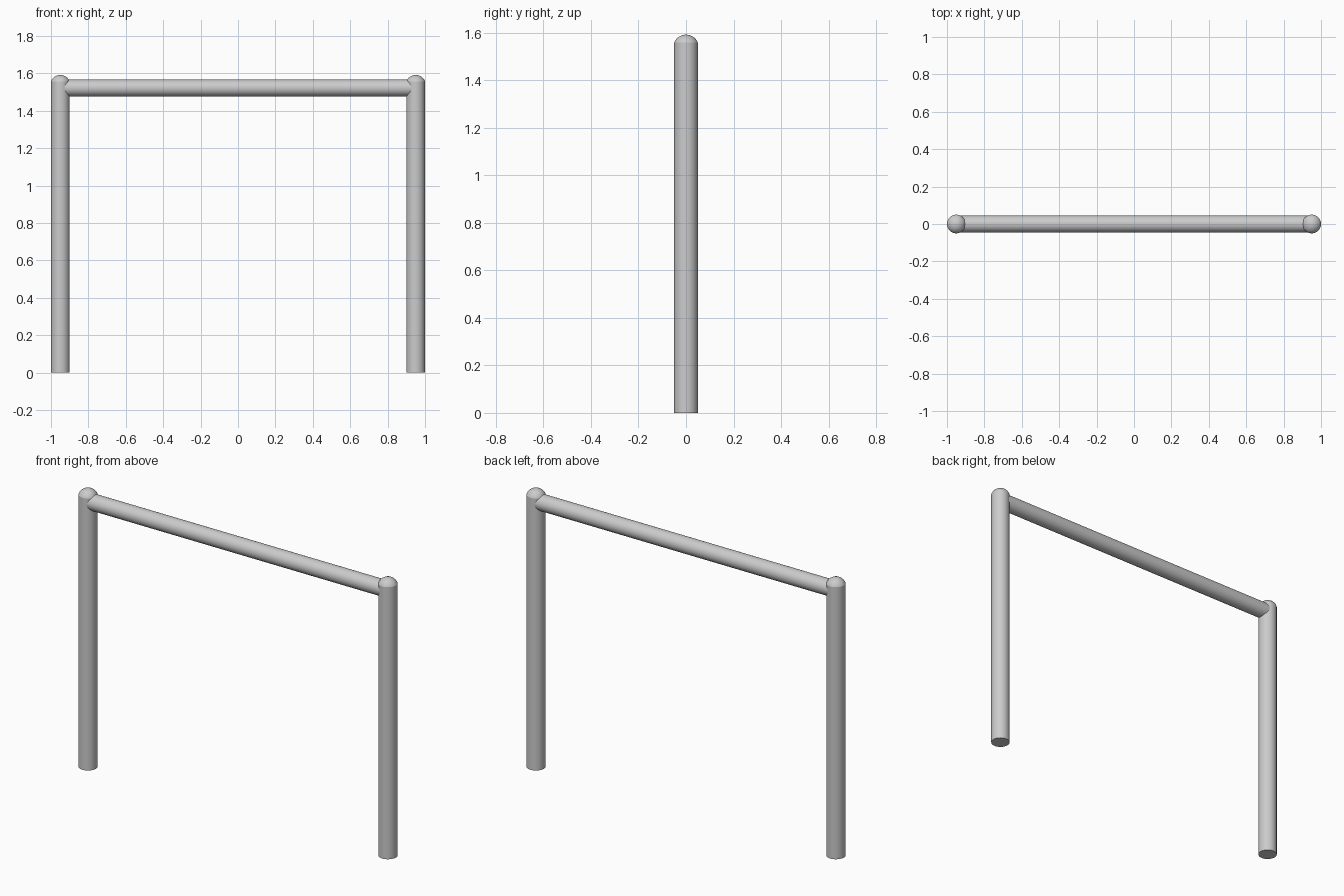
import bpy, bmesh
from math import sin, cos, asin, sqrt, pi, radians

if "Cube" in bpy.data.objects:
    bpy.data.objects.remove(bpy.data.objects["Cube"])

POST_X, POST_R, RAIL_R = 0.95, 0.05, 0.045
SEAM_Z, TOP_Z, RAIL_Z = 1.558, 1.592, 1.522
SIDES = 48


def smooth(obj):
    bpy.ops.object.select_all(action='DESELECT')
    obj.select_set(True)
    bpy.context.view_layer.objects.active = obj
    bpy.ops.object.shade_smooth_by_angle(angle=radians(20))


def post(name, x):
    # Upright tube with a shallow domed top, turned from a profile
    h = TOP_Z - SEAM_Z
    R = (POST_R ** 2 + h ** 2) / (2 * h)
    a0 = asin(POST_R / R)
    profile = [(0, 0), (POST_R, 0)]
    for i in range(9):
        a = a0 * (1 - i / 8)
        profile.append((R * sin(a), TOP_Z - R + R * cos(a)))
    bm = bmesh.new()
    verts = [bm.verts.new((r, 0, z)) for r, z in profile]
    edges = [bm.edges.new(pair) for pair in zip(verts, verts[1:])]
    bmesh.ops.spin(bm, geom=verts + edges, cent=(0, 0, 0), axis=(0, 0, 1),
                   angle=2 * pi, steps=SIDES, use_duplicate=False)
    bmesh.ops.remove_doubles(bm, verts=bm.verts[:], dist=1e-5)
    bmesh.ops.recalc_face_normals(bm, faces=bm.faces[:])
    mesh = bpy.data.meshes.new(name)
    bm.to_mesh(mesh)
    bm.free()
    obj = bpy.data.objects.new(name, mesh)
    obj.location.x = x
    bpy.context.collection.objects.link(obj)
    smooth(obj)


post("left_post", -POST_X)
post("right_post", POST_X)

# Slightly thinner top rail, ending inside both posts
bpy.ops.mesh.primitive_cylinder_add(vertices=SIDES, radius=RAIL_R, depth=2 * POST_X,
                                    location=(0, 0, RAIL_Z), rotation=(0, pi / 2, 0))
rail = bpy.context.object
rail.name = "top_rail"
smooth(rail)
